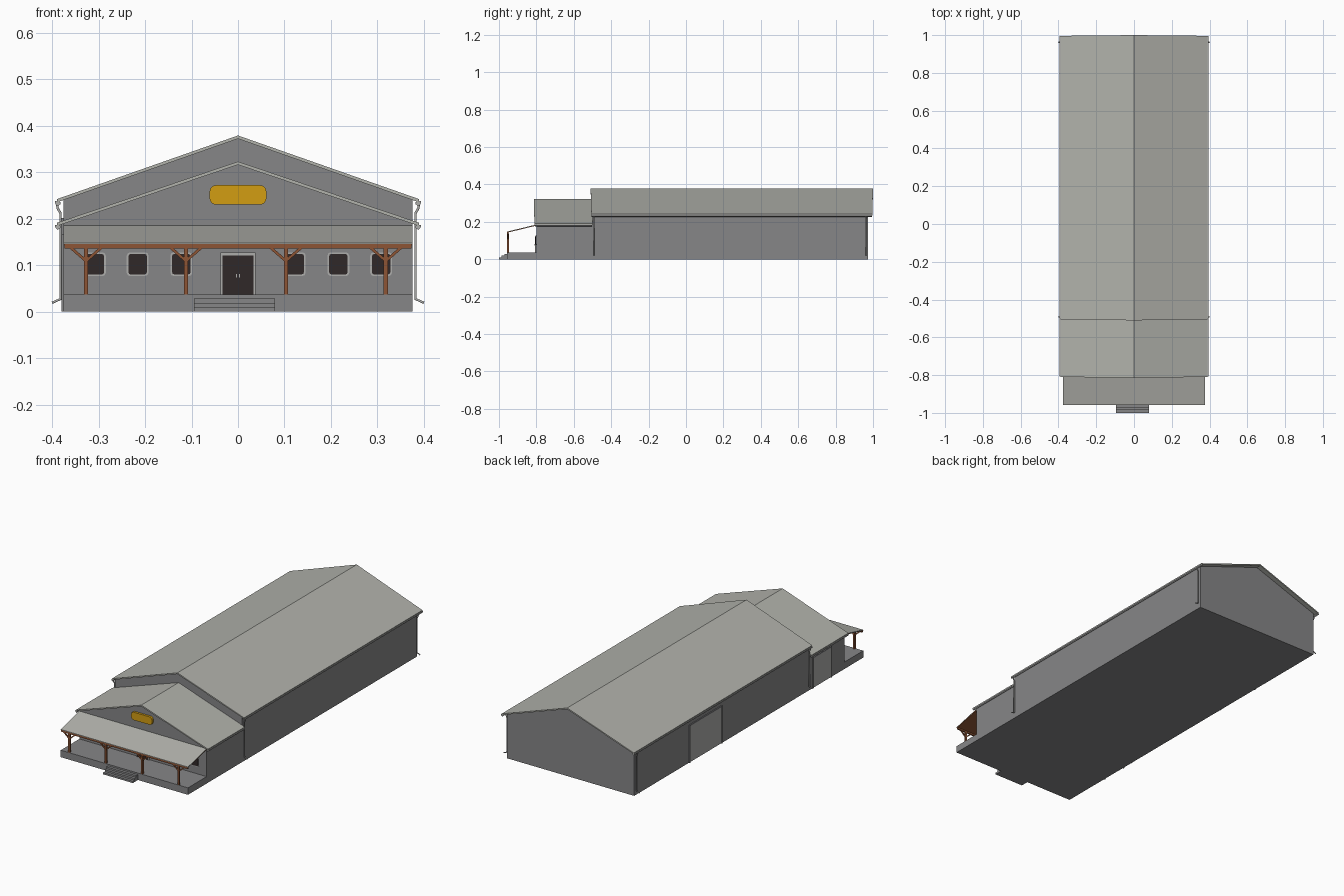
import bpy, bmesh, math
from mathutils import Vector

if "Cube" in bpy.data.objects:
    bpy.data.objects.remove(bpy.data.objects["Cube"])


def mat(name, r, g, b):
    m = bpy.data.materials.new(name)
    m.diffuse_color = (r, g, b, 1)
    m.use_nodes = True
    m.node_tree.nodes["Principled BSDF"].inputs["Base Color"].default_value = m.diffuse_color
    return m


WALL = mat("wall_grey", 0.24, 0.24, 0.245)
ROOF = mat("roof_pale_grey", 0.44, 0.445, 0.41)
TRIM = mat("trim_light_grey", 0.42, 0.42, 0.41)
WOOD = mat("brown_wood", 0.27, 0.09, 0.035)
DARK = mat("dark_glass", 0.03, 0.022, 0.022)
GOLD = mat("sign_gold", 0.65, 0.34, 0.006)


def finish(name, bm, material):
    bmesh.ops.recalc_face_normals(bm, faces=bm.faces)
    me = bpy.data.meshes.new(name)
    bm.to_mesh(me)
    bm.free()
    me.materials.append(material)
    ob = bpy.data.objects.new(name, me)
    bpy.context.collection.objects.link(ob)
    return ob


def box(name, x0, x1, y0, y1, z0, z1, material):
    bm = bmesh.new()
    bmesh.ops.create_cube(bm, size=1)
    for v in bm.verts:
        v.co = ((x0 + x1) / 2 + v.co.x * (x1 - x0),
                (y0 + y1) / 2 + v.co.y * (y1 - y0),
                (z0 + z1) / 2 + v.co.z * (z1 - z0))
    return finish(name, bm, material)


def prism(name, profile, axis, a0, a1, material, prow=0):
    """Extrude a 2D profile along x or y; prow pushes the ridge past the eaves."""
    bm = bmesh.new()
    rings = []
    for a, s in ((a0, -1), (a1, 1)):
        ring = []
        for p, z in profile:
            if axis == 'y':
                ring.append(bm.verts.new((p, a + s * prow * (1 - abs(p) / 0.39), z)))
            else:
                ring.append(bm.verts.new((a, p, z)))
        rings.append(ring)
        bm.faces.new(ring)
    n = len(profile)
    for i in range(n):
        j = (i + 1) % n
        bm.faces.new((rings[0][i], rings[0][j], rings[1][j], rings[1][i]))
    return finish(name, bm, material)


def rounded_plate(name, cx, cz, w, h, r, y0, y1, material, seg=4):
    pts = []
    for k, (sx, sz) in enumerate(((1, 1), (-1, 1), (-1, -1), (1, -1))):
        for i in range(seg + 1):
            a = math.pi / 2 * (k + i / seg)
            pts.append((cx + sx * (w / 2 - r) + r * math.cos(a),
                        cz + sz * (h / 2 - r) + r * math.sin(a)))
    return prism(name, pts, 'y', y0, y1, material)


def tube(name, pts, radius, material):
    cu = bpy.data.curves.new(name, 'CURVE')
    cu.dimensions = '3D'
    cu.bevel_depth = radius
    cu.bevel_resolution = 1
    cu.use_fill_caps = True
    sp = cu.splines.new('POLY')
    sp.points.add(len(pts) - 1)
    for p, co in zip(sp.points, pts):
        p.co = (*co, 1)
    cu.materials.append(material)
    ob = bpy.data.objects.new(name, cu)
    bpy.context.collection.objects.link(ob)


def hall(name, y0, y1, ry0, ry1, eave, ridge, prow):
    """Gabled walls, folded roof sheet and eave gutters."""
    t, e = 0.007, 0.39
    wall_top = eave + (ridge - eave) * (e - 0.375) / e - t
    prism(name + "_walls", [(-0.375, 0), (0.375, 0), (0.375, wall_top),
                            (0, ridge - t), (-0.375, wall_top)], 'y', y0, y1, WALL)
    prism(name + "_roof", [(-e, eave - t), (0, ridge - t), (e, eave - t),
                           (e, eave), (0, ridge), (-e, eave)],
          'y', ry0, ry1, ROOF, prow)
    for s in (-1, 1):
        g = [(s * 0.394, eave - 0.004), (s * 0.393, eave - 0.011),
             (s * 0.388, eave - 0.015), (s * 0.382, eave - 0.011), (s * 0.382, eave - 0.006)]
        prism(name + "_gutter", g, 'y', ry0 + 0.002, ry1 - 0.002, TRIM)


# main building and lower front building
hall("main_hall", -0.5, 0.972, -0.506, 0.996, 0.242, 0.379, 0.004)
hall("front_hall", -0.8, -0.49, -0.81, -0.5, 0.191, 0.323, 0.004)

# downspouts at the main hall corners
for s in (-1, 1):
    for y in (-0.492, 0.962):
        tube("downspout", [(s * 0.389, y, 0.23), (s * 0.388, y, 0.222), (s * 0.382, y, 0.212),
                           (s * 0.382, y, 0.027), (s * 0.4, y, 0.019)], 0.003, TRIM)

# porch deck and steps
box("porch_deck", -0.375, 0.375, -0.957, -0.8, 0, 0.037, WALL)
for i in range(3):
    box("porch_step", -0.095, 0.08, -1.0 + i * 0.0143, -0.956, 0, 0.0095 * (i + 1), WALL)

# porch roof: metal sheet over wooden boards
prism("porch_roof", [(-0.957, 0.145), (-0.957, 0.148), (-0.799, 0.186), (-0.799, 0.183)],
      'x', -0.375, 0.375, ROOF)
prism("porch_boards", [(-0.956, 0.142), (-0.956, 0.1452), (-0.799, 0.183), (-0.799, 0.180)],
      'x', -0.374, 0.374, WOOD)
box("porch_beam", -0.373, 0.373, -0.956, -0.948, 0.136, 0.144, WOOD)

# porch posts with diagonal braces
for x in (-0.327, -0.112, 0.103, 0.318):
    box("porch_post", x - 0.0045, x + 0.0045, -0.956, -0.947, 0.036, 0.138, WOOD)
    for s in (-1, 1):
        prism("post_brace", [(x, 0.105), (x, 0.113), (x + s * 0.03, 0.139),
                             (x + s * 0.039, 0.139)], 'y', -0.955, -0.949, WOOD)

# front windows
for x in (0.122, 0.216, 0.308):
    for s in (-1, 1):
        rounded_plate("window_frame", s * x, 0.102, 0.047, 0.051, 0.007, -0.803, -0.799, TRIM, 2)
        rounded_plate("window_pane", s * x, 0.102, 0.04, 0.044, 0.005, -0.805, -0.8, DARK, 2)

# double front door
box("door_frame", -0.038, 0.038, -0.804, -0.799, 0.036, 0.127, TRIM)
for s in (-1, 1):
    c = s * 0.0168
    box("door_leaf", c - 0.0163, c + 0.0163, -0.806, -0.8, 0.037, 0.121, DARK)
    box("door_handle", s * 0.003 - 0.001, s * 0.003 + 0.001, -0.809, -0.806,
        0.073, 0.081, TRIM)

# sign board on the front gable
rounded_plate("sign_board", 0, 0.251, 0.122, 0.042, 0.014, -0.812, -0.799, GOLD, 5)

# sliding doors on the left side
for y0, y1, h in ((0.24, 0.505, 0.195), (-0.68, -0.535, 0.16)):
    box("side_door_panel", -0.378, -0.374, y0, y1, 0.003, h, TRIM)
    for a, b, c, d in ((y0 - 0.005, y0, 0, h), (y1, y1 + 0.005, 0, h),
                       (y0 - 0.005, y1 + 0.005, h, h + 0.006)):
        box("side_door_frame", -0.38, -0.374, a, b, c, d, WALL)
